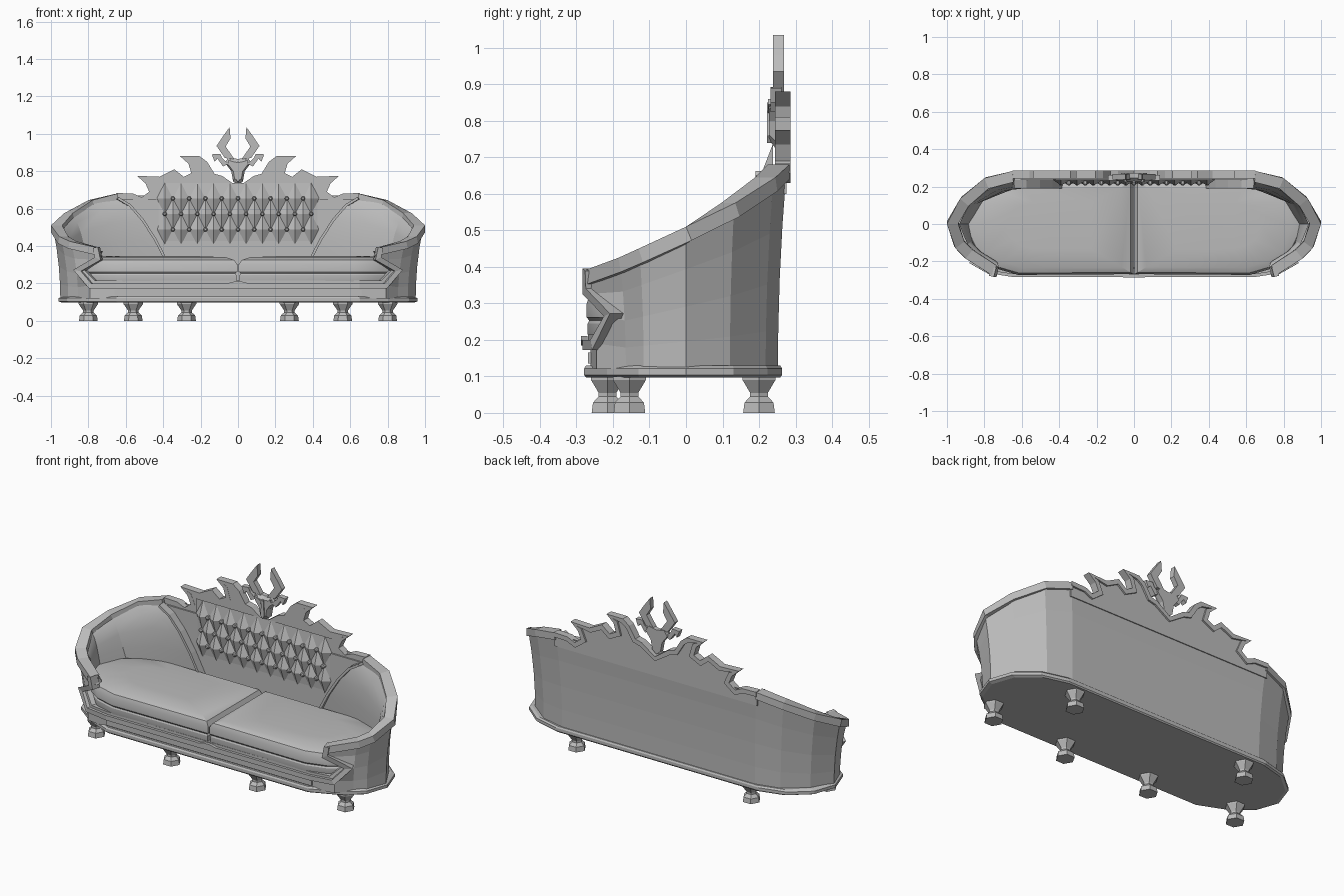
import bpy, bmesh, math
from mathutils import Vector as V

cube = bpy.data.objects.get("Cube")
if cube:
    bpy.data.objects.remove(cube)

grey = bpy.data.materials.new("plain_grey")
grey.use_nodes = True
grey.diffuse_color = (0.5, 0.5, 0.5, 1)
grey.node_tree.nodes["Principled BSDF"].inputs["Base Color"].default_value = (0.5, 0.5, 0.5, 1)


def build(name, verts, faces, mirror=False, smooth=False):
    """Mesh object from points and faces, optionally mirrored across x."""
    bm = bmesh.new()
    vs = [bm.verts.new(v) for v in verts]
    for f in faces:
        bm.faces.new([vs[i] for i in f])
    bmesh.ops.recalc_face_normals(bm, faces=bm.faces)
    me = bpy.data.meshes.new(name)
    bm.to_mesh(me)
    bm.free()
    me.materials.append(grey)
    ob = bpy.data.objects.new(name, me)
    bpy.context.collection.objects.link(ob)
    if mirror:
        ob.modifiers.new("Mirror", "MIRROR")
    if smooth:
        bpy.ops.object.select_all(action="DESELECT")
        ob.select_set(True)
        bpy.context.view_layer.objects.active = ob
        bpy.ops.object.shade_smooth_by_angle(angle=math.radians(25))
    return ob


def loft(name, rings, closed=True, caps=True, **kw):
    """Skin a list of equal-length rings."""
    n = len(rings[0])
    verts = [p for r in rings for p in r]
    faces = [(a * n + i, a * n + (i + 1) % n, (a + 1) * n + (i + 1) % n, (a + 1) * n + i)
             for a in range(len(rings) - 1) for i in range(n if closed else n - 1)]
    if closed and caps:
        faces += [tuple(range(n)), tuple(range(len(verts) - n, len(verts)))]
    return build(name, verts, faces, **kw)


def plate(name, outline, y0, y1, **kw):
    """Extrude an x-z outline along y."""
    return loft(name, [[(x, y, z) for x, z in outline] for y in (y0, y1)], **kw)


def outward(p):
    if p.x <= 0.62:
        return V((0, math.copysign(1, p.y), 0))
    return V(((p.x - 0.6) / 0.16, p.y / 0.078, 0)).normalized()


def trim(name, path, depth, width):
    """Mitred rectangular moulding that follows the body surface."""
    pts = [V(p) for p in path]
    segs = [outward((a + b) / 2).cross(b - a).normalized() for a, b in zip(pts, pts[1:])]
    rings = []
    for i, p in enumerate(pts):
        a, b = segs[max(i - 1, 0)], segs[min(i, len(segs) - 1)]
        m = (a + b) / max(1 + a.dot(b), 0.5)
        if m.length > 1.6:
            m = m.normalized() * 1.6
        if p.x == 0:
            m = V((0, 0, -1))
        m, n = m * width, outward(p) * depth
        rings.append([p, p + m, p + m - n, p - n])
    return loft(name, rings, mirror=True)


def mirrored(half):
    return half + [(-x, z) for x, z in reversed(half) if x > 0]


# Base slab with a bevelled edge
plan = [(0.65, 0.262), (0.8, 0.222), (0.91, 0.13), (0.955, 0),
        (0.91, -0.13), (0.8, -0.215), (0.65, -0.278)]
plan = mirrored(plan)
loft("base_slab", [[(x * s, y * s, z) for x, y in plan]
                   for z, s in ((0.097, 0.985), (0.104, 1.005), (0.121, 1.005), (0.13, 0.985))])

# Six-sided feet
for side in (-1, 1):
    for label, x, y in (("back", 0.56, 0.2), ("front_outer", 0.8, -0.155), ("front_inner", 0.275, -0.215)):
        rings = [[(side * x + r * math.cos(a * math.pi / 3), y + r * math.sin(a * math.pi / 3), z)
                  for a in range(6)]
                 for z, r in ((0, 0.05), (0.028, 0.046), (0.045, 0.028), (0.055, 0.028), (0.09, 0.052), (0.1, 0.052))]
        loft(f"{label}_foot_{'left' if side > 0 else 'right'}", rings)

# Outer shell, flaring towards the rim
rim = [(0.65, 0.283, 0.68), (0.8, 0.245, 0.645), (0.93, 0.135, 0.575), (1, 0, 0.51),
       (0.955, -0.13, 0.45), (0.9, -0.185, 0.425), (0.75, -0.28, 0.39)]
front_edge = [(0.79, -0.245, 0.12), (0.79, -0.245, 0.19), (0.845, -0.215, 0.265),
              (0.74, -0.275, 0.325), (0.75, -0.275, 0.39)]
rows = []
for t, edge in zip((0, 0.2, 0.45, 0.72, 1), front_edge):
    row = []
    for x, y, top in [(0, 0.283, 0.68)] + rim[:-1]:
        s = t * t
        row.append((x * (0.95 + 0.04 * s), y * (0.89 + 0.085 * s), 0.12 + (top - 0.13) * t))
    rows.append(row + [edge])
loft("outer_shell", rows, closed=False, mirror=True)

# Front apron with a recessed-looking panel frame
loft("front_apron", [[(0.79, -0.245, z), (0.65, -0.262, z), (0, -0.262, z)] for z in (0.12, 0.2)],
     closed=False, mirror=True)
plate("apron_panel", [(-0.66, 0.135), (0.66, 0.135), (0.66, 0.165), (-0.66, 0.165)], -0.268, -0.255)

# Rim, arm fronts and front rail
trim("arm_rim", rim, 0.06, 0.04)
trim("arm_front_trim", [(0.75, -0.283, 0.395), (0.735, -0.283, 0.325), (0.84, -0.225, 0.265),
                        (0.785, -0.262, 0.2), (0.65, -0.283, 0.2), (0, -0.283, 0.2)], 0.05, 0.028)
trim("arm_front_inner_trim", [(0.73, -0.262, 0.345), (0.82, -0.215, 0.27), (0.765, -0.25, 0.215),
                              (0.65, -0.268, 0.215), (0, -0.268, 0.215)], 0.03, 0.02)
plate("rail_ornament", [(-0.06, 0.2), (0, 0.185), (0.06, 0.2), (0.02, 0.21), (-0.02, 0.21)], -0.287, -0.27)

# Padded inner arms
pad_top = [(0.65, 0.225, 0.65), (0.77, 0.19, 0.625), (0.88, 0.105, 0.555), (0.935, 0, 0.49),
           (0.89, -0.11, 0.43), (0.83, -0.165, 0.405), (0.72, -0.235, 0.37)]
pad_low = [(0.38, 0.215), (0.62, 0.195), (0.8, 0.13), (0.88, 0), (0.86, -0.1), (0.82, -0.15), (0.75, -0.2)]
rows = []
for t in (0, 0.25, 0.5, 0.75, 1):
    swell = 1 - 0.08 * math.sin(math.pi * t)
    rows.append([(a[0] + (b[0] - a[0]) * t, (a[1] + (b[1] - a[1]) * t) * swell, a[2] + (0.3 - a[2]) * t ** 1.6)
                 for a, b in zip(pad_top, pad_low)])
loft("arm_pad", rows, closed=False, mirror=True, smooth=True)
trim("arm_seam_piping", [(r[0][0], 0.235, r[0][2]) for r in rows], 0.045, 0.014)

# Two seat cushions
seat = [(0.004, -0.268), (0.62, -0.272), (0.74, -0.237), (0.84, -0.17), (0.91, -0.02),
        (0.87, 0.12), (0.76, 0.2), (0.62, 0.23), (0.004, 0.23)]
levels = ((0.19, 0.96), (0.215, 0.99), (0.245, 0.99), (0.253, 0.975), (0.262, 1), (0.3, 1),
          (0.325, 0.965), (0.34, 0.86), (0.346, 0.5))
loft("seat_cushion", [[(0.45 + (x - 0.45) * s, y * s, z) for x, y in seat] for z, s in levels],
     mirror=True, smooth=True)

# Crest panel with a moulded, spiked border
crest = [(0, 0.715), (0.085, 0.775), (0.125, 0.785), (0.165, 0.85), (0.205, 0.88), (0.31, 0.88),
         (0.265, 0.84), (0.25, 0.79), (0.29, 0.77), (0.34, 0.81), (0.42, 0.77), (0.54, 0.775),
         (0.495, 0.735), (0.475, 0.69), (0.515, 0.66), (0.56, 0.68), (0.65, 0.683)]
plate("crest_panel", mirrored(crest[:-1] + [(0.65, 0.67), (0.65, 0.6)]), 0.245, 0.276)
trim("crest_border", [(x, 0.286, z) for x, z in crest], 0.042, 0.026)
plate("back_pad", [(-0.64, 0.3), (0.64, 0.3), (0.64, 0.65), (-0.64, 0.65)], 0.236, 0.248)

# Diamond-tufted back with buttons
step, rise, cols, count = 0.0435, 0.083, 21, 5
verts, faces = [], []
for j in range(count):
    for i in range(cols):
        x, z = (i - 10) * step, 0.405 + j * rise
        border = i in (0, cols - 1) or j in (0, count - 1)
        sunk = (i + j) % 2 == 1
        verts.append((x, 0.238 if border else 0.23 if sunk else 0.206, z))
        if j in (1, 2, 3) and sunk and abs(x) < 0.4:
            loft("tuft_button", [[(x + r * math.cos(a * math.pi / 3), y, z + r * math.sin(a * math.pi / 3))
                                  for a in range(6)] for y, r in ((0.232, 0.012), (0.214, 0.012), (0.207, 0.006))])
for j in range(count - 1):
    for i in range(cols - 1):
        a = j * cols + i
        b, c, d = a + 1, a + cols + 1, a + cols
        faces += [(a, b, c), (a, c, d)] if (i + j) % 2 else [(a, b, d), (b, c, d)]
build("tufted_back", verts, faces)

# Horned skull ornament
skull = mirrored([(0, 0.725), (0.026, 0.745), (0.036, 0.8), (0.07, 0.845), (0.05, 0.875), (0, 0.865)])
loft("skull", [[(x * s, y, 0.8 + (z - 0.8) * s) for x, z in skull]
               for y, s in ((0.272, 1), (0.245, 1), (0.228, 0.7))])
plate("nose_ridge", [(0, 0.74), (0.012, 0.76), (0.006, 0.85), (-0.006, 0.85), (-0.012, 0.76)], 0.222, 0.24)
plate("brow", [(0.012, 0.822), (0.055, 0.845), (0.05, 0.86), (0.01, 0.838)], 0.224, 0.25, mirror=True)
plate("horn", [(0.02, 0.865), (0.07, 0.87), (0.115, 0.935), (0.085, 0.98), (0.045, 1.035),
               (0.04, 0.975), (0.066, 0.932)], 0.238, 0.268, mirror=True)
plate("side_horn", [(0.05, 0.84), (0.085, 0.87), (0.095, 0.893), (0.14, 0.89), (0.125, 0.85),
                    (0.11, 0.868), (0.08, 0.825)], 0.232, 0.262, mirror=True)
